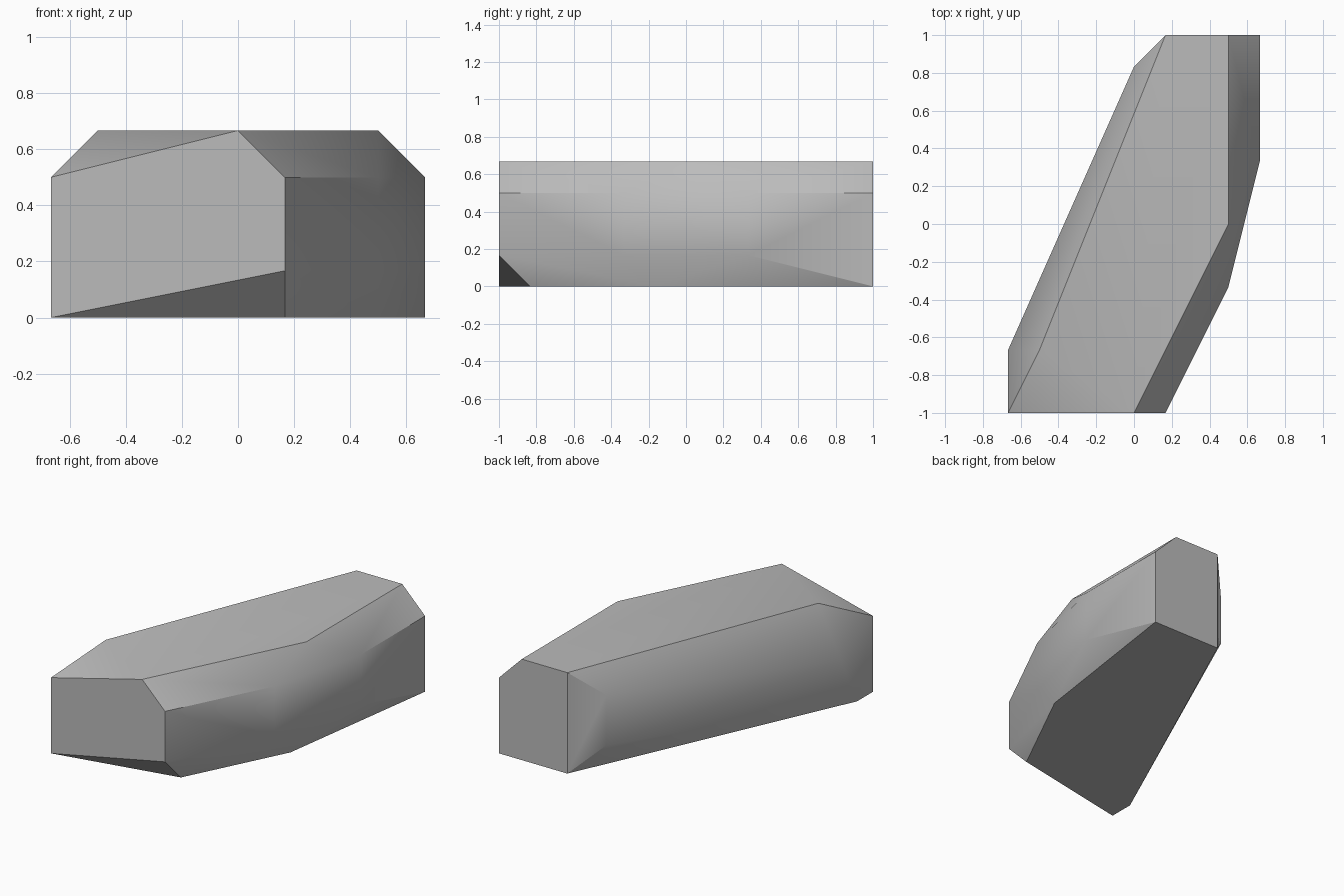
import bpy
import bmesh
from mathutils import Vector

cube = bpy.data.objects.get("Cube")
if cube:
    bpy.data.objects.remove(cube, do_unlink=True)

# Grey stone material
stone = bpy.data.materials.new("stone grey")
stone.use_nodes = True
colour = (0.5, 0.5, 0.5, 1)
stone.diffuse_color = colour
stone.node_tree.nodes["Principled BSDF"].inputs["Base Color"].default_value = colour

# Corner outlines of the rock at each height, in sixths of a unit
unit = 1 / 6
base_outline = [(-4, -6), (-4, -5), (1, -5), (3, -1), (4, 6), (1, 6)]
lower_chamfer = [(1, -6), (3, -2), (4, 2), (0, 5)]
side_corner = [(-4, -4)]
upper_chamfer = [(1, -6), (3, -2), (4, 2), (4, 6), (0, 5), (-4, -6)]
top_outline = [(0, -6), (3, 0), (3, 6), (1, 6), (-3, -4)]
layers = [base_outline, lower_chamfer, side_corner, upper_chamfer, top_outline]

# Wrap the outlines in one convex faceted body
bm = bmesh.new()
for height, outline in enumerate(layers):
    for x, y in outline:
        bm.verts.new(Vector((x, y, height)) * unit)
bmesh.ops.convex_hull(bm, input=bm.verts[:])
bmesh.ops.dissolve_limit(bm, angle_limit=0.01, verts=bm.verts[:], edges=bm.edges[:])
bmesh.ops.recalc_face_normals(bm, faces=bm.faces[:])

mesh = bpy.data.meshes.new("rock")
bm.to_mesh(mesh)
bm.free()
mesh.materials.append(stone)
rock = bpy.data.objects.new("rock", mesh)
bpy.context.collection.objects.link(rock)

# Blend shallow facets and keep the steep edges crisp
bpy.ops.object.select_all(action='DESELECT')
rock.select_set(True)
bpy.context.view_layer.objects.active = rock
bpy.ops.object.shade_smooth_by_angle()
